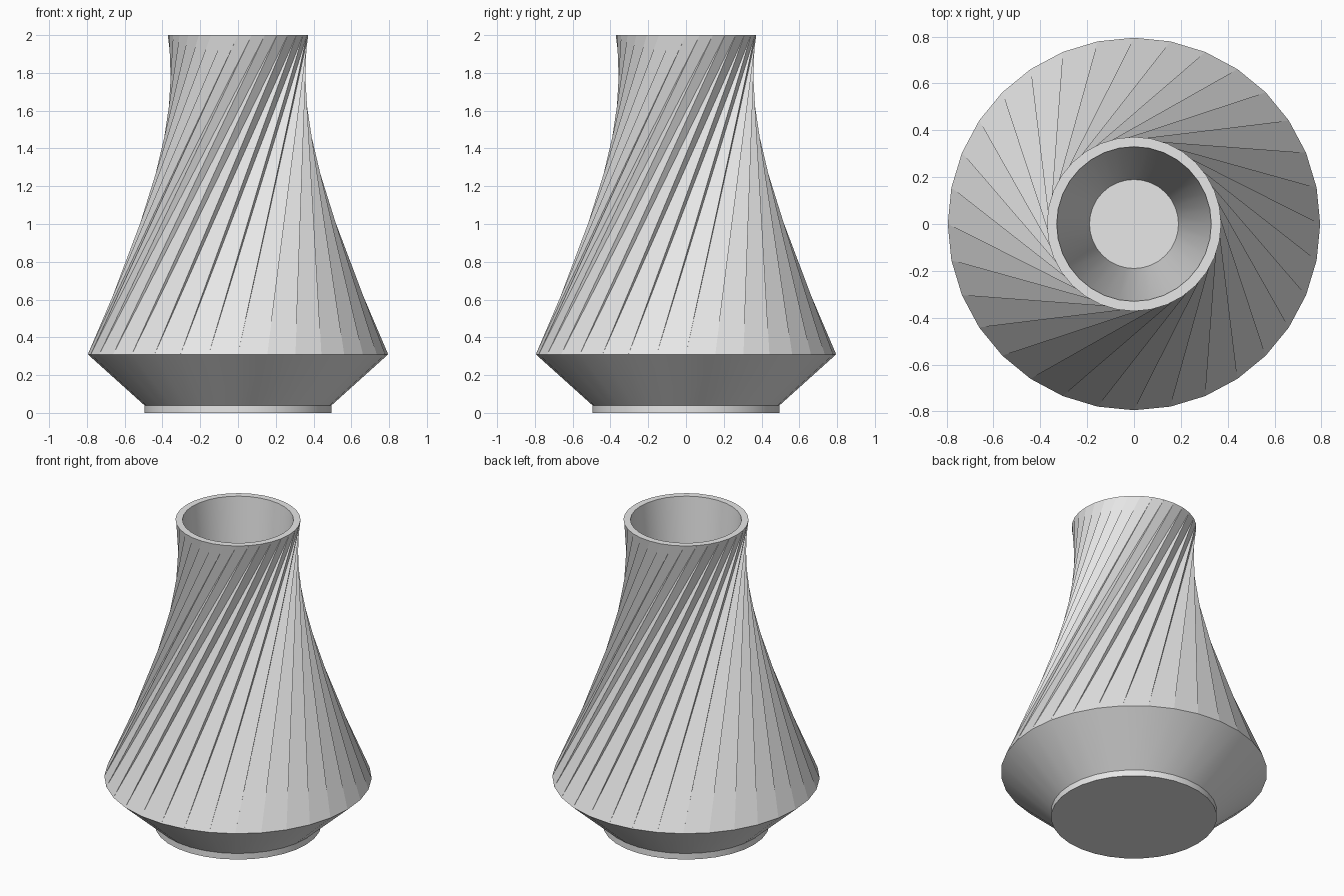
import bpy, bmesh
from math import cos, sin, tau, radians

cube = bpy.data.objects.get("Cube")
if cube:
    bpy.data.objects.remove(cube, do_unlink=True)

SIDES = 32
TWIST = 8  # quarter turn between shoulder and rim, in sides

clay = bpy.data.materials.new("light_grey")
clay.use_nodes = True
clay.diffuse_color = (0.8, 0.8, 0.8, 1)
clay.node_tree.nodes["Principled BSDF"].inputs["Base Color"].default_value = (0.8, 0.8, 0.8, 1)

bm = bmesh.new()


def ring(radius, z):
    return [bm.verts.new((radius * cos(tau * i / SIDES), radius * sin(tau * i / SIDES), z))
            for i in range(SIDES)]


def bridge(low, high):
    for i in range(SIDES):
        j = (i + 1) % SIDES
        bm.faces.new((low[i], low[j], high[j], high[i]))


# Foot and flared underside
base = ring(0.495, 0)
foot = ring(0.495, 0.04)
shoulder = ring(0.795, 0.31)
bm.faces.new(base[::-1])
bridge(base, foot)
bridge(foot, shoulder)

# Twisted body: broad panels divided by narrow overhanging folds
rim = ring(0.372, 2)
for i in range(SIDES):
    j = (i + 1) % SIDES
    a, b = rim[(i + TWIST) % SIDES], rim[(j + TWIST) % SIDES]
    bm.faces.new((shoulder[i], shoulder[j], a))
    bm.faces.new((shoulder[j], b, a))

# Flat lip, tapered cavity and cavity floor
lip = ring(0.33, 2)
floor = ring(0.19, 0.31)
bridge(rim, lip)
bridge(lip, floor)
bm.faces.new(floor)

bmesh.ops.recalc_face_normals(bm, faces=bm.faces[:])
mesh = bpy.data.meshes.new("twisted_vase")
bm.to_mesh(mesh)
bm.free()
mesh.materials.append(clay)

vase = bpy.data.objects.new("twisted_vase", mesh)
bpy.context.collection.objects.link(vase)
bpy.ops.object.select_all(action='DESELECT')
vase.select_set(True)
bpy.context.view_layer.objects.active = vase
bpy.ops.object.shade_smooth_by_angle(angle=radians(30))
